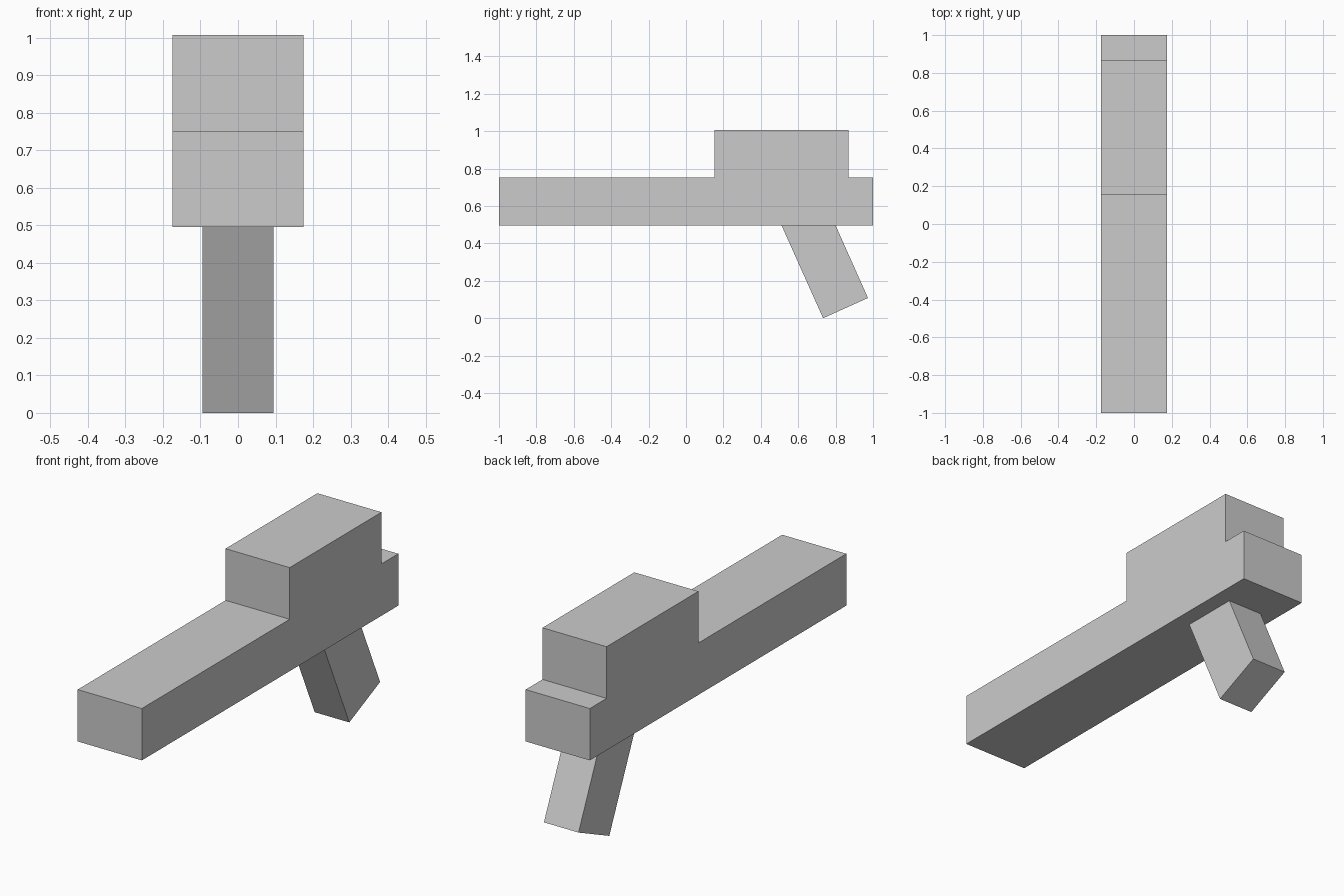
import bpy, bmesh

if "Cube" in bpy.data.objects:
    bpy.data.objects.remove(bpy.data.objects["Cube"])


def extrude_profile(name, profile, half_width):
    """Extrude a closed (y, z) side profile symmetrically across x."""
    bm = bmesh.new()
    face = bm.faces.new([bm.verts.new((-half_width, y, z)) for y, z in profile])
    result = bmesh.ops.extrude_face_region(bm, geom=[face])
    moved = [v for v in result["geom"] if isinstance(v, bmesh.types.BMVert)]
    bmesh.ops.translate(bm, verts=moved, vec=(2 * half_width, 0, 0))
    bmesh.ops.recalc_face_normals(bm, faces=bm.faces)
    mesh = bpy.data.meshes.new(name)
    bm.to_mesh(mesh)
    bm.free()
    obj = bpy.data.objects.new(name, mesh)
    bpy.context.collection.objects.link(obj)
    return obj


# Long body with the raised block near the back
BOTTOM, DECK, TOP = 0.496, 0.752, 1.007
extrude_profile("body", [
    (-1, BOTTOM), (1, BOTTOM), (1, DECK), (0.869, DECK),
    (0.869, TOP), (0.153, TOP), (0.153, DECK), (-1, DECK),
], 0.175)

# Slanted handle, its top just inside the body
extrude_profile("handle", [
    (0.733, 0.0), (0.973, 0.108), (0.798, 0.5), (0.509, 0.5),
], 0.0945)
